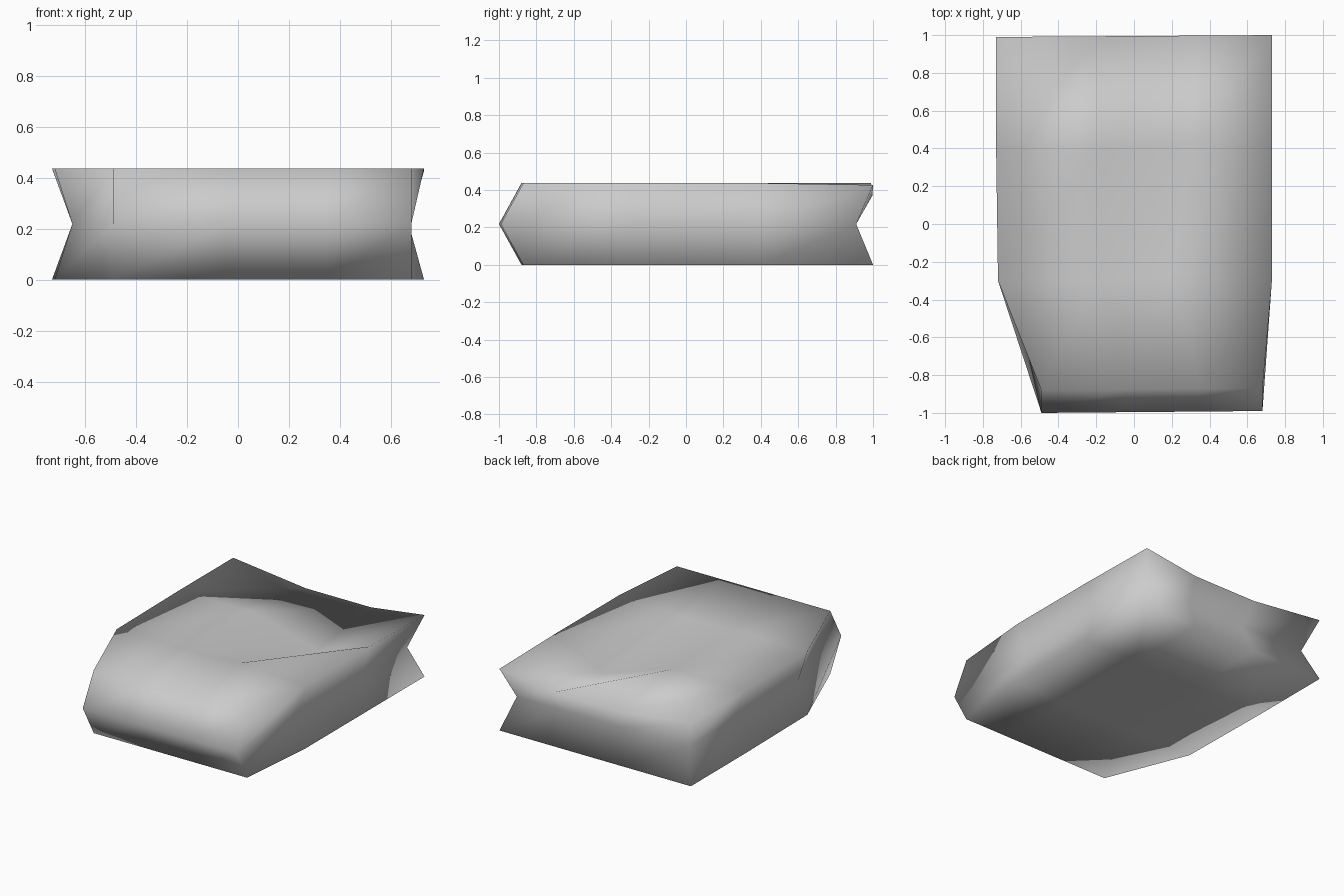
import bpy
import bmesh

cube = bpy.data.objects.get("Cube")
if cube:
    bpy.data.objects.remove(cube, do_unlink=True)

# One flat grey for the whole block
grey = bpy.data.materials.new("plain grey")
grey.use_nodes = True
colour = (0.6, 0.6, 0.6, 1)
grey.diffuse_color = colour
grey.node_tree.nodes["Principled BSDF"].inputs["Base Color"].default_value = colour

HEIGHT = 0.437
# Rows from front to back: rim y, waist y, rim left/right x, waist left/right x
ROWS = [
    (-0.88, -1.00, -0.49, 0.68, -0.49, 0.68),
    (-0.30, -0.30, -0.72, 0.73, -0.65, 0.67),
    (0.40, 0.40, -0.73, 0.73, -0.65, 0.67),
    (0.99, 0.90, -0.73, 0.73, -0.65, 0.66),
]
COLUMNS = [0, 0.38, 0.72, 1]
LAST = 3
# The top is dented on one side, with a crease in front of the dent
DENT = {(2, 1, 2): (0.20, -0.27, HEIGHT), (2, 2, 2): (0.31, 0.43, 0.29)}


def position(col, row, level):
    if (col, row, level) in DENT:
        return DENT[col, row, level]
    rim_y, waist_y, rim_l, rim_r, waist_l, waist_r = ROWS[row]
    t = COLUMNS[col]
    # The front and back lean slightly across the width
    skew = 0.01 * t if row in (0, LAST) else 0
    if level == 1:
        return (waist_l + t * (waist_r - waist_l), waist_y + skew, HEIGHT / 2)
    z = 0 if level == 0 else HEIGHT
    # The back top rim sags between its corners
    if level == 2 and row == LAST:
        z -= 0.065 if 0 < col < LAST else 0.01 * t
    return (rim_l + t * (rim_r - rim_l), rim_y + skew, z)


bm = bmesh.new()
verts = {}


def vert(col, row, level):
    key = (col, row, level)
    if key not in verts:
        verts[key] = bm.verts.new(position(*key))
    return verts[key]


# Bottom panels as quads, top panels split along the crease direction
for c in range(LAST):
    for r in range(LAST):
        a, b, d, e = (c, r), (c + 1, r), (c + 1, r + 1), (c, r + 1)
        bm.faces.new([vert(*p, 0) for p in (a, b, d, e)])
        for corners in ((a, b, d), (a, d, e)):
            bm.faces.new([vert(*p, 2) for p in corners])

# Creased walls around the outline
outline = ([(i, 0) for i in range(LAST)] + [(LAST, i) for i in range(LAST)]
           + [(LAST - i, LAST) for i in range(LAST)] + [(0, LAST - i) for i in range(LAST)])
for a, b in zip(outline, outline[1:] + outline[:1]):
    for level in (0, 1):
        bm.faces.new([vert(*a, level), vert(*b, level), vert(*b, level + 1), vert(*a, level + 1)])

bmesh.ops.recalc_face_normals(bm, faces=bm.faces)
for face in bm.faces:
    face.smooth = True

mesh = bpy.data.meshes.new("creased_block")
bm.to_mesh(mesh)
bm.free()
mesh.materials.append(grey)
block = bpy.data.objects.new("creased_block", mesh)
bpy.context.collection.objects.link(block)
